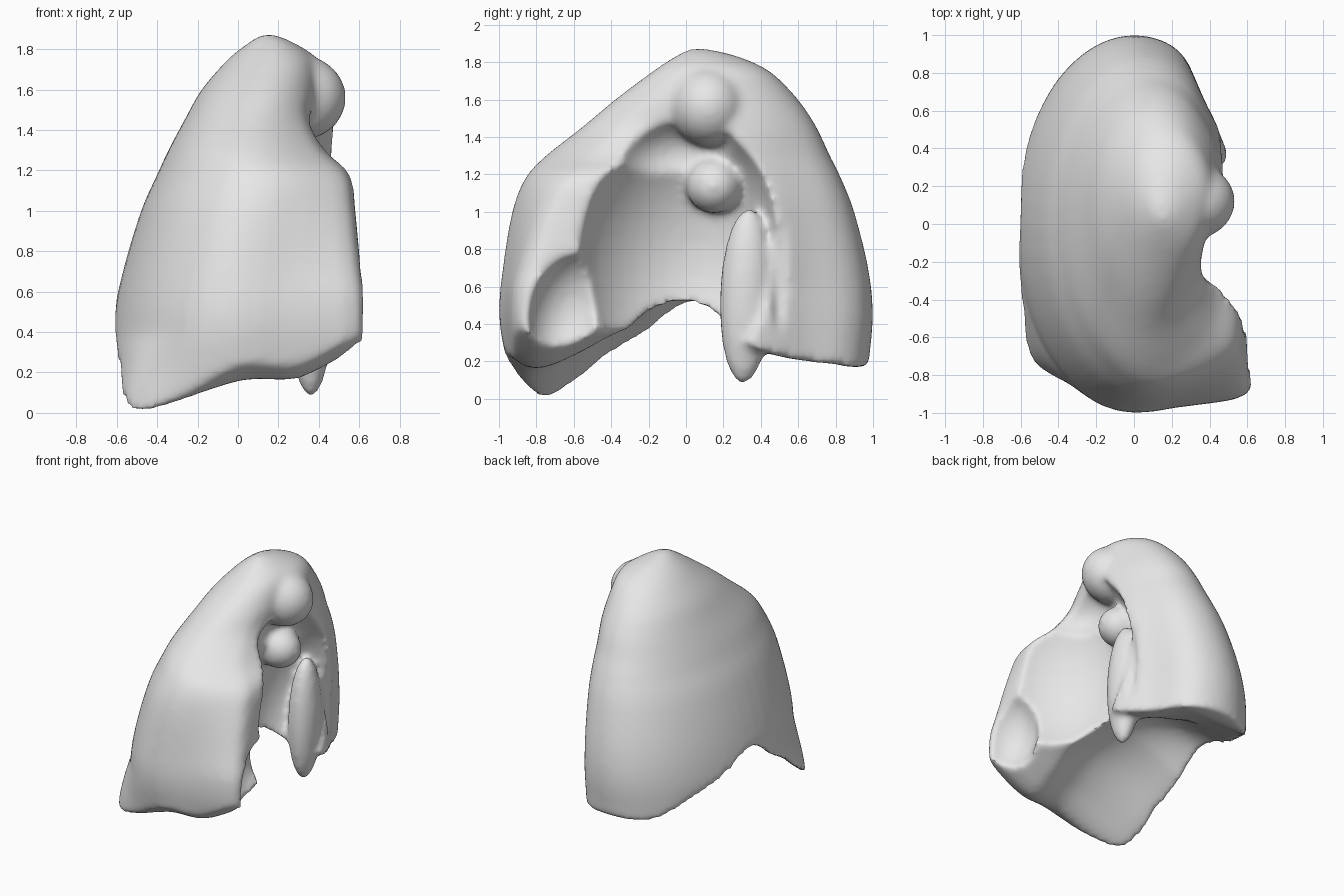
import bpy, bmesh, math
from mathutils import Vector

cube = bpy.data.objects.get("Cube")
if cube:
    bpy.data.objects.remove(cube, do_unlink=True)

# One plain grey for the whole organ
grey = bpy.data.materials.new("plain_grey")
grey.use_nodes = True
colour = (0.8, 0.8, 0.8, 1)
grey.diffuse_color = colour
for node in grey.node_tree.nodes:
    if node.type == 'BSDF_PRINCIPLED':
        node.inputs["Base Color"].default_value = colour


def clamp(t):
    return max(0, min(1, t))


def hump(t, centre, half_width):
    return max(0, 1 - ((t - centre) / half_width) ** 2)


def add_object(name, bm):
    bmesh.ops.recalc_face_normals(bm, faces=bm.faces)
    mesh = bpy.data.meshes.new(name)
    bm.to_mesh(mesh)
    bm.free()
    obj = bpy.data.objects.new(name, mesh)
    bpy.context.collection.objects.link(obj)
    return obj


def ellipsoid(name, centre, radii, turn=(0, 0, 0)):
    bm = bmesh.new()
    bmesh.ops.create_uvsphere(bm, u_segments=40, v_segments=24, radius=1)
    obj = add_object(name, bm)
    obj.location, obj.scale = centre, radii
    obj.rotation_euler = [math.radians(a) for a in turn]
    return obj


def make_active(obj):
    bpy.ops.object.select_all(action='DESELECT')
    obj.select_set(True)
    bpy.context.view_layer.objects.active = obj


def apply_modifier(obj, kind, **settings):
    mod = obj.modifiers.new(kind.lower(), kind)
    for key, value in settings.items():
        setattr(mod, key, value)
    make_active(obj)
    bpy.ops.object.modifier_apply(modifier=mod.name)


def boolean(obj, other, operation):
    other.hide_render = True
    bpy.context.view_layer.update()
    apply_modifier(obj, 'BOOLEAN', object=other, operation=operation, solver='EXACT')
    bpy.data.objects.remove(other, do_unlink=True)


def spline(points, steps, closed=False):
    """Smooth curve through the points."""
    pts = [Vector(p) for p in points]
    n = len(pts)
    pick = (lambda i: pts[i % n]) if closed else (lambda i: pts[max(0, min(n - 1, i))])
    curve = []
    for i in range(n if closed else n - 1):
        a, b, c, d = (pick(i + k) for k in (-1, 0, 1, 2))
        for s in range(steps):
            t = s / steps
            curve.append(b + (c - a) * (t / 2) + (a * 2 - b * 5 + c * 4 - d) * (t * t / 2)
                         + (b * 3 - a - c * 3 + d) * (t ** 3 / 2))
    return curve if closed else curve + [pts[-1]]


def lookup(curve, t):
    for p, q in zip(curve, curve[1:]):
        if t <= q.x:
            return p.y + (q.y - p.y) * clamp((t - p.x) / (q.x - p.x))
    return curve[-1].y


# Lung body: one plan outline, rounded off and shrunk towards the apex
plan = [(-1, -.3), (-.97, -.65), (-.83, -.84), (-.45, -.94), (0, -1), (.5, -.96),
        (.95, -.9), (1, -.7), (.92, -.35), (.87, 0), (.78, .38), (.58, .65), (.45, .85),
        (.27, .96), (-.02, 1), (-.33, .95), (-.6, .81), (-.75, .63), (-.89, .4), (-.97, .12)]
# height, left, right at the front, right at the back, front, back
levels = [(-.2, -.6, .62, .62, -.86, .95), (.2, -.63, .63, .63, -.96, .98),
          (.45, -.62, .63, .63, -1, 1), (.7, -.57, .62, .62, -.98, .975),
          (1, -.48, .62, .6, -.93, .9), (1.18, -.4, .6, .57, -.86, .83),
          (1.3, -.345, .47, .54, -.75, .77), (1.45, -.265, .39, .5, -.56, .7),
          (1.6, -.18, .4, .45, -.38, .6), (1.75, -.05, .38, .4, -.18, .45),
          (1.83, .05, .28, .28, -.06, .28), (1.87, .11, .19, .19, .02, .12)]
outline = spline(plan, 3, closed=True)
bm = bmesh.new()
rings = []
for z, x0, x_front, x_back, y0, y1 in spline(levels, 4):
    ring = []
    for q in outline:
        left = clamp(.5 - q.x)
        rounding = left * clamp(z / .4) + (1 - left) * clamp(z - .6)
        p = q.lerp(q.normalized(), rounding)
        x1 = x_front + (x_back - x_front) * clamp(p.y * 2.5 + .5)
        ring.append(bm.verts.new(((x0 + x1) / 2 + p.x * (x1 - x0) / 2,
                                  (y0 + y1) / 2 + p.y * (y1 - y0) / 2, z)))
    rings.append(ring)
n = len(outline)
for low, high in zip(rings, rings[1:]):
    for i in range(n):
        j = (i + 1) % n
        bm.faces.new((low[i], low[j], high[j], high[i]))
bm.faces.new(rings[0])
bm.faces.new(rings[-1])
lung = add_object("lung", bm)

# Diaphragm cutter: arched front to back, rising to the inner front tip, domed inwards
arch = spline([(-1, .1), (-.8, -.02), (-.6, .08), (-.35, .27), (-.05, .42), (.15, .39),
               (.45, .24), (.9, .17), (1, .2)], 6)
front_rise = spline([(-.65, .05), (-.5, 0), (0, .16), (.3, .19), (.63, .37)], 6)
bm = bmesh.new()
bmesh.ops.create_grid(bm, x_segments=48, y_segments=48, size=1.2)
for v in bm.verts:
    x, y = v.co.x, v.co.y
    v.co.z = (lookup(arch, y) + clamp(-y * 1.3) * lookup(front_rise, x)
              + .16 * hump(x, -.15, .45) * hump(y, 0, .85)
              + .2 * max(0, -x) * hump(y, .3, .5))
out = bmesh.ops.extrude_face_region(bm, geom=bm.faces[:])
for item in out["geom"]:
    if isinstance(item, bmesh.types.BMVert):
        item.co.z = -1
boolean(lung, add_object("diaphragm_cutter", bm), 'DIFFERENCE')

# Slanting heart hollow, its low front end, the neck under the root and a shallow groove
for name, centre, radii, turn in [
        ("heart_cutter", (.68, -.05, .8), (.5, .6, .75), (0, 7, 45)),
        ("front_hollow_cutter", (.68, -.62, .48), (.25, .22, .32), (-15, 0, 0)),
        ("neck_cutter", (.6, -.03, 1.3), (.37, .34, .24), (0, 0, 0)),
        ("groove_cutter", (.48, .5, .65), (.08, .05, .35), (0, 0, 0))]:
    boolean(lung, ellipsoid(name, centre, radii, turn), 'DIFFERENCE')

# Root knobs and the hanging ligament flap on the inner side
for name, centre, radii, turn in [
        ("upper_knob", (.31, .12, 1.56), (.225, .2, .21), (0, 0, 0)),
        ("root_knob", (.25, .15, 1.14), (.17, .15, .15), (0, 0, 0)),
        ("ligament_flap", (.36, .32, .55), (.11, .14, .47), (-2, 0, 0))]:
    boolean(lung, ellipsoid(name, centre, radii, turn), 'UNION')

# Blend everything into one soft skin
apply_modifier(lung, 'REMESH', mode='VOXEL', voxel_size=.022)
apply_modifier(lung, 'SMOOTH', factor=.5, iterations=10)

lung.data.materials.clear()
lung.data.materials.append(grey)
make_active(lung)
bpy.ops.object.shade_smooth_by_angle(angle=math.radians(50))
